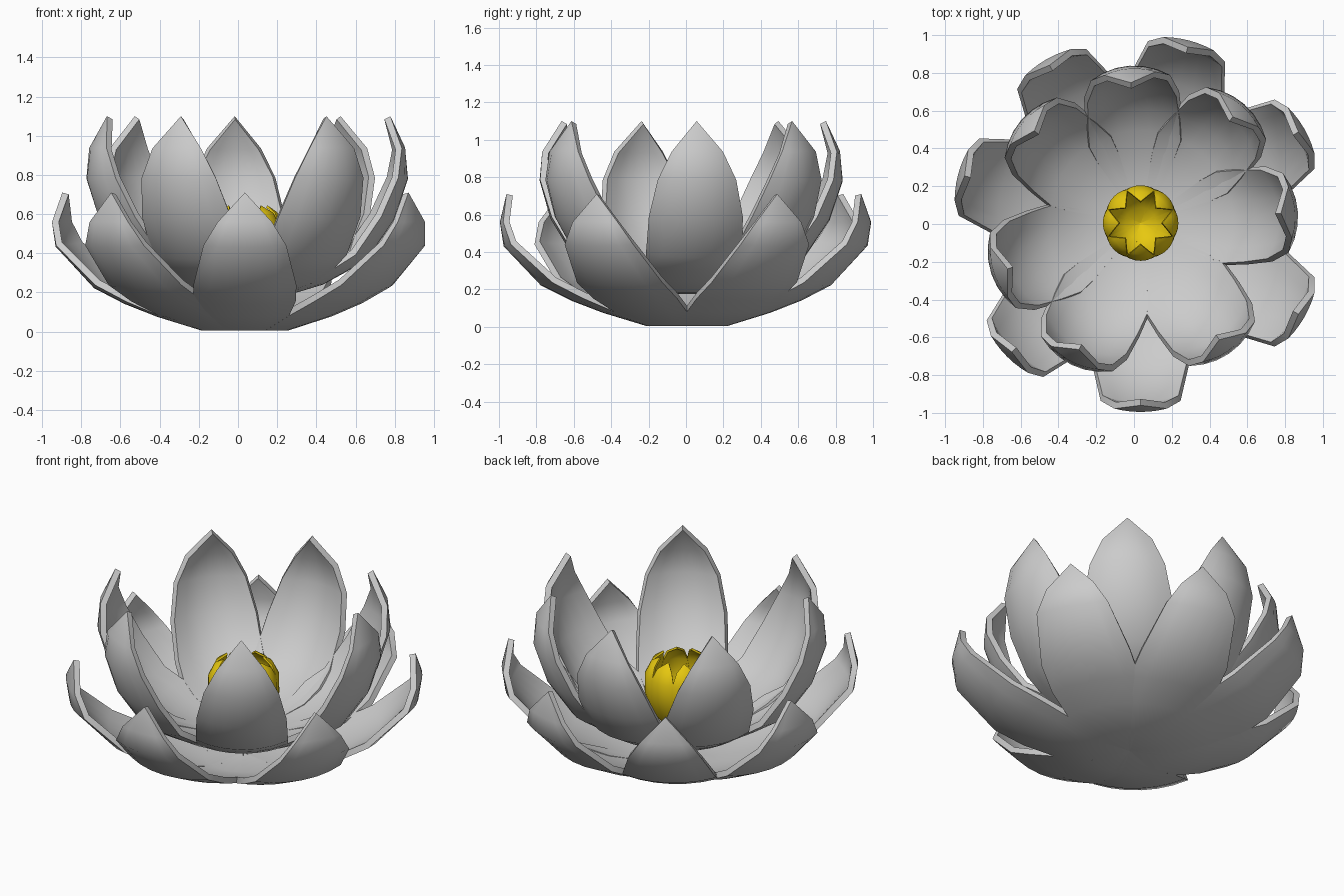
import bpy, bmesh, math
from mathutils import Vector

if "Cube" in bpy.data.objects:
    bpy.data.objects.remove(bpy.data.objects["Cube"])

CENTRE = Vector((0.035, 0.005, 0.0))
COLS = 6


def petal_ring(name, angles, profile, cup, thickness):
    """Ring of petals wrapped round a bowl; rows are (radius, height, half width).
    Rows curl further inwards (cup) towards the tip."""
    bm = bmesh.new()
    last = len(profile) - 1
    for deg in angles:
        rows = []
        for i, (r, z, w) in enumerate(profile):
            p, q = profile[max(i - 1, 0)], profile[min(i + 1, last)]
            dr, dz = q[0] - p[0], q[1] - p[1]
            length = math.hypot(dr, dz)
            grow = cup * min(1, max(0, i - 1) / (last - 3))

            def point(u):
                a = math.radians(deg) + (math.asin(u / r) if r else 0)
                k = grow * u * u / length
                rr = r - dz * k
                return CENTRE + Vector((rr * math.cos(a), rr * math.sin(a), z + dr * k))

            if w == 0:
                rows.append([bm.verts.new(point(0))] * (COLS + 1))
            else:
                rows.append([bm.verts.new(point(w * (2 * j / COLS - 1)))
                             for j in range(COLS + 1)])
        for lo, hi in zip(rows, rows[1:]):
            for j in range(COLS):
                quad = [lo[j], lo[j + 1], hi[j + 1], hi[j]]
                bm.faces.new(list(dict.fromkeys(quad)))
    me = bpy.data.meshes.new(name)
    bm.to_mesh(me)
    bm.free()
    ob = bpy.data.objects.new(name, me)
    bpy.context.collection.objects.link(ob)
    bpy.ops.object.select_all(action='DESELECT')
    ob.select_set(True)
    bpy.context.view_layer.objects.active = ob
    # give the petals thickness towards the inside of the bowl
    mod = ob.modifiers.new("thickness", 'SOLIDIFY')
    mod.thickness = thickness
    mod.offset = -1
    bpy.ops.object.modifier_apply(modifier=mod.name)
    bpy.ops.object.shade_smooth_by_angle(angle=math.radians(40))
    return ob


# low, wide outer petals
petal_ring("outer_petals", [30, 75, 120, 165, 225, 270, 330],
           [(0, .025, 0), (.22, .005, .115), (.45, .075, .225), (.62, .14, .262),
            (.78, .22, .268), (.98, .43, .215), (1.0, .56, .14), (.965, .71, 0)],
           0.4, 0.035)

# taller inner petals, turned between the outer ones
petal_ring("inner_petals", [4, 49, 94, 139, 199, 244, 304],
           [(0, .175, 0), (.2, .18, .105), (.4, .24, .21), (.51, .3, .258),
            (.63, .37, .268), (.765, .57, .265), (.835, .78, .22), (.82, .94, .14),
            (.745, 1.1, 0)], 0.75, 0.035)

# yellow bud in the middle
bud = petal_ring("yellow_centre", range(0, 360, 45),
                 [(0, .2, 0), (.09, .23, .05), (.16, .31, .085), (.2, .43, .095),
                  (.2, .54, .08), (.165, .61, .05), (.115, .645, 0)], 1.5, 0.012)
mat = bpy.data.materials.new("yellow")
mat.diffuse_color = (0.8, 0.58, 0.005, 1)
mat.use_nodes = True
mat.node_tree.nodes["Principled BSDF"].inputs["Base Color"].default_value = mat.diffuse_color
bud.data.materials.append(mat)
